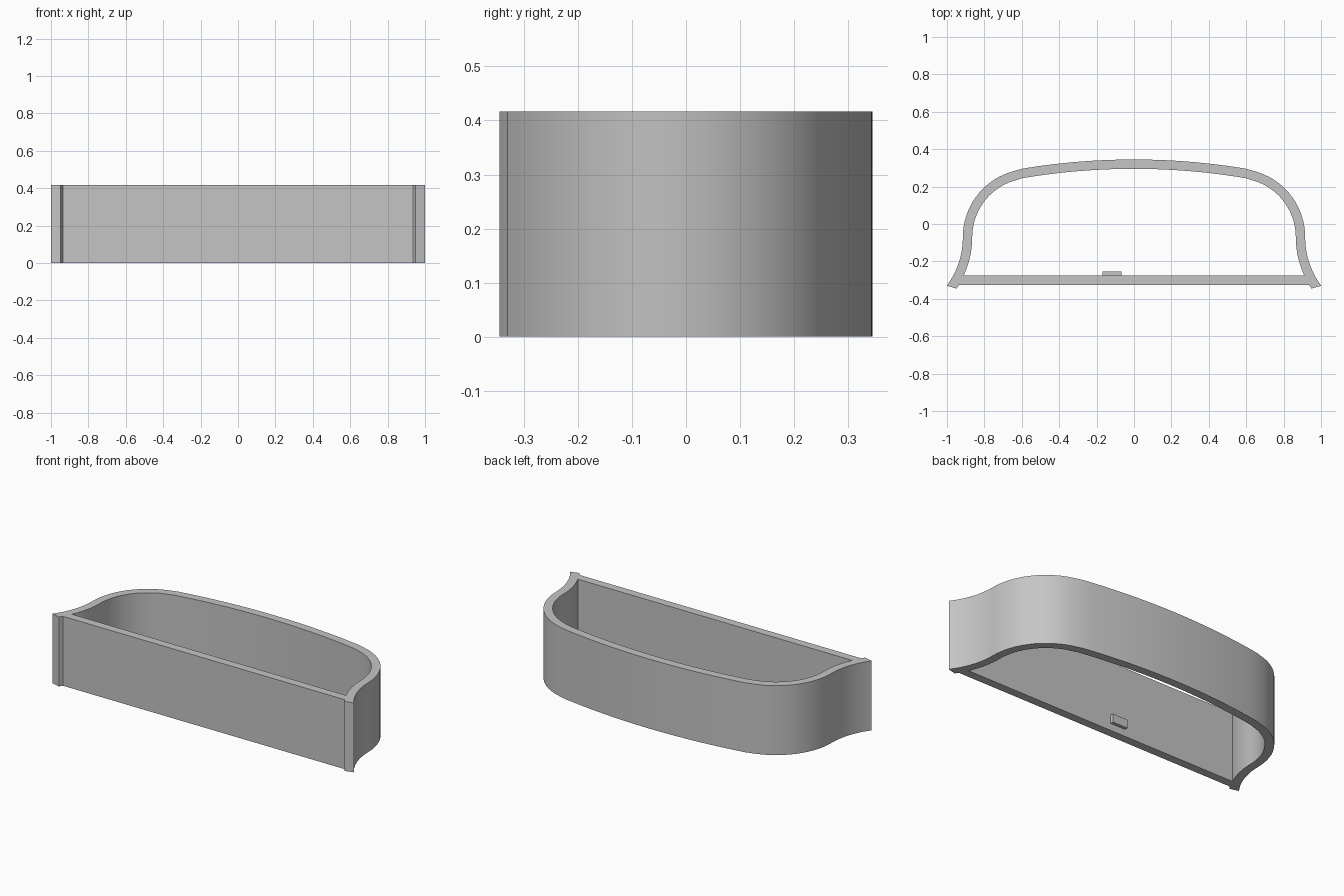
import bpy, bmesh, math

cube = bpy.data.objects.get("Cube")
if cube:
    bpy.data.objects.remove(cube)

HEIGHT = 0.417
WALL = 0.05
FRONT = -0.325

grey = bpy.data.materials.new("light grey plastic")
grey.use_nodes = True
colour = (0.56, 0.56, 0.56, 1)
grey.diffuse_color = colour
grey.node_tree.nodes["Principled BSDF"].inputs["Base Color"].default_value = colour


def arc(cx, cy, r, start, end, steps):
    """Points on an arc, angles in radians."""
    angles = [start + (end - start) * i / steps for i in range(steps + 1)]
    return [(cx + r * math.cos(a), cy + r * math.sin(a)) for a in angles]


def half_wall(inset, end_y):
    """Right half of the curved wall: shallow back, round corner, flared side."""
    side_y, corner_x, corner_r = -0.07, 0.55, 0.365
    back_r, flare_r = 3.65, 0.436
    join = math.atan2(back_r - corner_r, corner_x)
    flare_x = corner_x + corner_r + flare_r
    flare = flare_r + inset
    end = math.pi + math.asin((side_y - end_y) / flare)
    pts = arc(0, 0.345 - back_r, back_r - inset, math.pi / 2, join, 10)
    pts += arc(corner_x, side_y, corner_r - inset, join, 0, 18)[1:]
    pts += arc(flare_x, side_y, flare, math.pi, end, 10)[1:]
    return pts


def mirrored(half):
    """Close a half outline that starts on the centre line."""
    return half + [(-x, y) for x, y in reversed(half[1:])]


def finish(bm, name):
    bmesh.ops.recalc_face_normals(bm, faces=bm.faces)
    mesh = bpy.data.meshes.new(name)
    bm.to_mesh(mesh)
    bm.free()
    mesh.materials.append(grey)
    obj = bpy.data.objects.new(name, mesh)
    bpy.context.collection.objects.link(obj)
    return obj


# Open shell: outer outline with small front lips, and the inner opening
outer = mirrored(half_wall(0, -0.33) + [(0.948, -0.345), (0.936, FRONT)])
inner = mirrored(half_wall(WALL, FRONT + WALL))

bm = bmesh.new()
edges = []
for outline in (outer, inner):
    verts = [bm.verts.new((x, y, 0)) for x, y in outline]
    edges += [bm.edges.new((v, verts[i - 1])) for i, v in enumerate(verts)]
bmesh.ops.triangle_fill(bm, edges=edges, use_beauty=True, normal=(0, 0, 1))
extruded = bmesh.ops.extrude_face_region(bm, geom=bm.faces[:], use_keep_orig=True)
top = [v for v in extruded["geom"] if isinstance(v, bmesh.types.BMVert)]
bmesh.ops.translate(bm, verts=top, vec=(0, 0, HEIGHT))
shell = finish(bm, "shell_wall")

bpy.ops.object.select_all(action="DESELECT")
shell.select_set(True)
bpy.context.view_layer.objects.active = shell
bpy.ops.object.shade_smooth_by_angle(angle=math.radians(25))

# Small catch on the inside of the front wall
bm = bmesh.new()
bmesh.ops.create_cube(bm, size=1)
bmesh.ops.scale(bm, verts=bm.verts, vec=(0.1, 0.03, 0.05))
bmesh.ops.translate(bm, verts=bm.verts, vec=(-0.118, FRONT + WALL + 0.005, 0.067))
finish(bm, "inner_catch")
